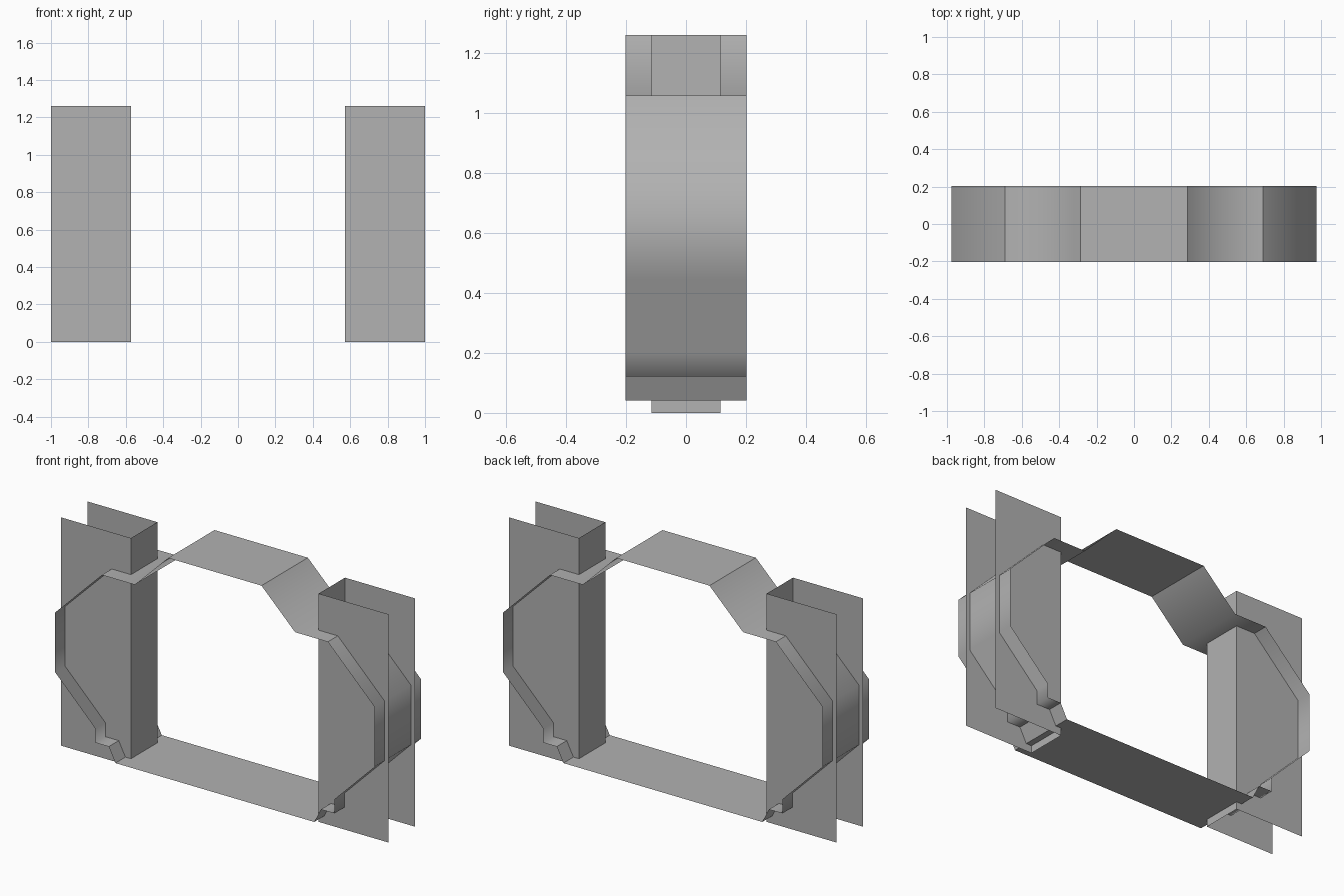
import bpy, bmesh

if "Cube" in bpy.data.objects:
    bpy.data.objects.remove(bpy.data.objects["Cube"])

# Mid-grey finish shared by all parts
grey = bpy.data.materials.new("grey_finish")
grey.diffuse_color = (0.445, 0.445, 0.445, 1)
grey.use_nodes = True
grey.node_tree.nodes["Principled BSDF"].inputs["Base Color"].default_value = grey.diffuse_color


def sheet(name, pts, offset, closed, sharp):
    """Extrude an open or closed line of 3D points along an offset; sharp lists hard corner indices."""
    bm = bmesh.new()
    a = [bm.verts.new(p) for p in pts]
    b = [bm.verts.new([c + d for c, d in zip(p, offset)]) for p in pts]
    n = len(pts)
    for i in range(n if closed else n - 1):
        j = (i + 1) % n
        bm.faces.new((a[i], a[j], b[j], b[i])).smooth = True
    for i in sharp:
        bm.edges.get((a[i], b[i])).smooth = False
    bmesh.ops.recalc_face_normals(bm, faces=bm.faces)
    mesh = bpy.data.meshes.new(name)
    bm.to_mesh(mesh)
    bm.free()
    mesh.materials.append(grey)
    obj = bpy.data.objects.new(name, mesh)
    bpy.context.collection.objects.link(obj)
    return obj


# Outer band: right half of the profile (x, z, hard corner), top to bottom
half = [(0.285, 1.26, True), (0.49, 1.058, False), (0.69, 1.058, True),
        (0.975, 0.775, False), (0.975, 0.445, False), (0.73, 0.2, False),
        (0.73, 0.122, False), (0.648, 0.122, True), (0.607, 0.042, True)]
loop = half + [(-x, z, s) for x, z, s in reversed(half)]
sheet("outer_band", [(x, -0.202, z) for x, z, s in loop], (0, 0.404, 0), True,
      [i for i, p in enumerate(loop) if p[2]])

# Side channels: open at the outside, top and bottom
for side, name in ((-1, "left_channel"), (1, "right_channel")):
    pts = [(side * 1.0, -0.115, 0), (side * 0.573, -0.115, 0),
           (side * 0.573, 0.115, 0), (side * 1.0, 0.115, 0)]
    sheet(name, pts, (0, 0, 1.26), False, [1, 2])
